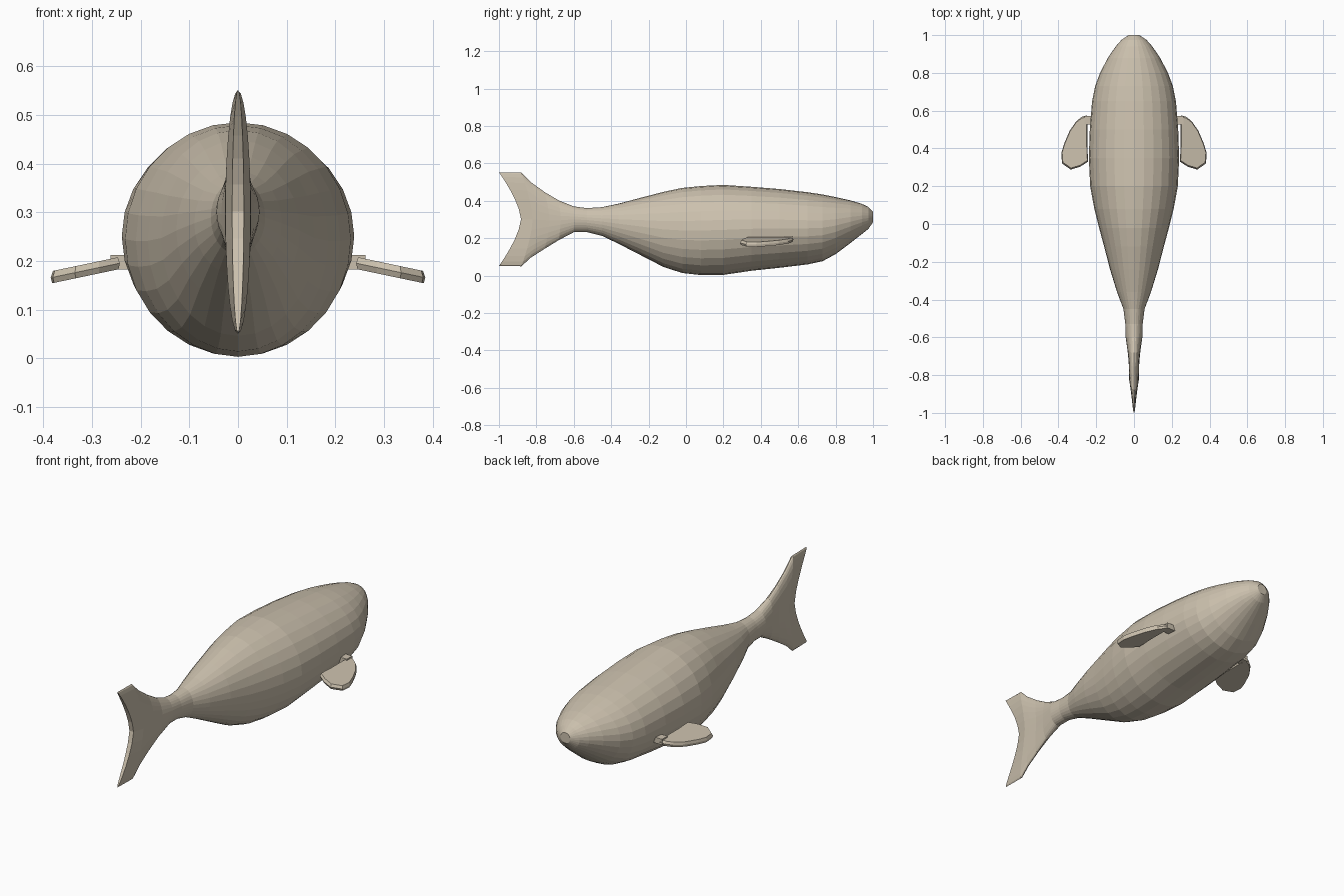
import bpy, bmesh
from math import sin, cos, pi

cube = bpy.data.objects.get("Cube")
if cube:
    bpy.data.objects.remove(cube, do_unlink=True)

SIDES = 28
SKIN = (0.60, 0.53, 0.42, 1)

skin = bpy.data.materials.new("beige skin")
skin.use_nodes = True
skin.diffuse_color = SKIN
bsdf = skin.node_tree.nodes["Principled BSDF"]
bsdf.inputs["Base Color"].default_value = SKIN
bsdf.inputs["Roughness"].default_value = 0.8


def finish(name, bm):
    bmesh.ops.recalc_face_normals(bm, faces=bm.faces)
    mesh = bpy.data.meshes.new(name)
    bm.to_mesh(mesh)
    bm.free()
    mesh.materials.append(skin)
    obj = bpy.data.objects.new(name, mesh)
    bpy.context.collection.objects.link(obj)
    return obj


def ring(bm, y, half_width, low, high, sweep):
    """Oval cross-section whose top and bottom tips sweep backwards."""
    mid, half = (low + high) / 2, (high - low) / 2
    verts = []
    for i in range(SIDES):
        a = 2 * pi * i / SIDES
        verts.append(bm.verts.new((half_width * sin(a),
                                   y - sweep * abs(cos(a)) ** 1.5,
                                   mid + half * cos(a))))
    return verts


# Body and tail: y, half width, bottom, top, tip sweep
sections = [
    (1.0, .028, .285, .34, 0), (.975, .066, .25, .367, 0),
    (.94, .097, .222, .384, 0), (.88, .138, .175, .402, 0),
    (.8, .18, .115, .42, 0), (.73, .206, .077, .434, 0),
    (.65, .222, .06, .446, 0), (.5, .234, .042, .463, 0),
    (.35, .239, .026, .475, 0), (.2, .232, .004, .485, 0),
    (.08, .21, .003, .479, 0), (-.02, .185, .014, .469, 0),
    (-.12, .158, .046, .448, 0), (-.24, .127, .108, .417, 0),
    (-.36, .09, .17, .385, 0), (-.45, .056, .213, .366, 0),
    (-.53, .046, .233, .361, 0), (-.6, .044, .232, .37, 0),
    (-.67, .034, .19, .402, .01), (-.73, .028, .144, .446, .025),
    (-.78, .027, .096, .5, .05), (-.82, .026, .05, .55, .06),
    (-.882, .012, .052, .552, .118),
]
bm = bmesh.new()
rings = [ring(bm, *s) for s in sections]
for a, b in zip(rings, rings[1:]):
    for i in range(SIDES):
        j = (i + 1) % SIDES
        bm.faces.new((a[i], a[j], b[j], b[i]))
bm.faces.new(rings[0])
# Close the curved trailing edge of the tail from side to side
end = rings[-1]
for i in range(SIDES // 2):
    quad = [end[i], end[i + 1], end[-i - 1], end[-i]]
    bm.faces.new(list(dict.fromkeys(quad)))
finish("body_and_tail", bm)

# Flippers: plan outline, tilted downwards to the tip
outline = [(.247, .52), (.25, .575), (.275, .568), (.305, .545), (.34, .495),
           (.37, .425), (.385, .375), (.381, .32), (.335, .288),
           (.285, .303), (.243, .33), (.247, .42)]


def flipper(name, side):
    bm = bmesh.new()
    layers = []
    for lift, shrink in ((-.012, .96), (0, 1), (.013, .94)):
        verts = []
        for x, y in outline:
            x, y = .31 + (x - .31) * shrink, .43 + (y - .43) * shrink
            z = .195 - .21 * (x - .245) + lift
            verts.append(bm.verts.new((side * x, y, z)))
        layers.append(verts)
    n = len(outline)
    for a, b in zip(layers, layers[1:]):
        for i in range(n):
            j = (i + 1) % n
            bm.faces.new((a[i], a[j], b[j], b[i]))
    bm.faces.new(layers[0])
    bm.faces.new(layers[-1])
    finish(name, bm)


def flipper_joint(name, side):
    bm = bmesh.new()
    bmesh.ops.create_cube(bm, size=1)
    bmesh.ops.scale(bm, vec=(.06, .045, .03), verts=bm.verts)
    bmesh.ops.translate(bm, vec=(side * .232, .55, .197), verts=bm.verts)
    finish(name, bm)


for label, side in (("left", 1), ("right", -1)):
    flipper(label + "_flipper", side)
    flipper_joint(label + "_flipper_joint", side)
